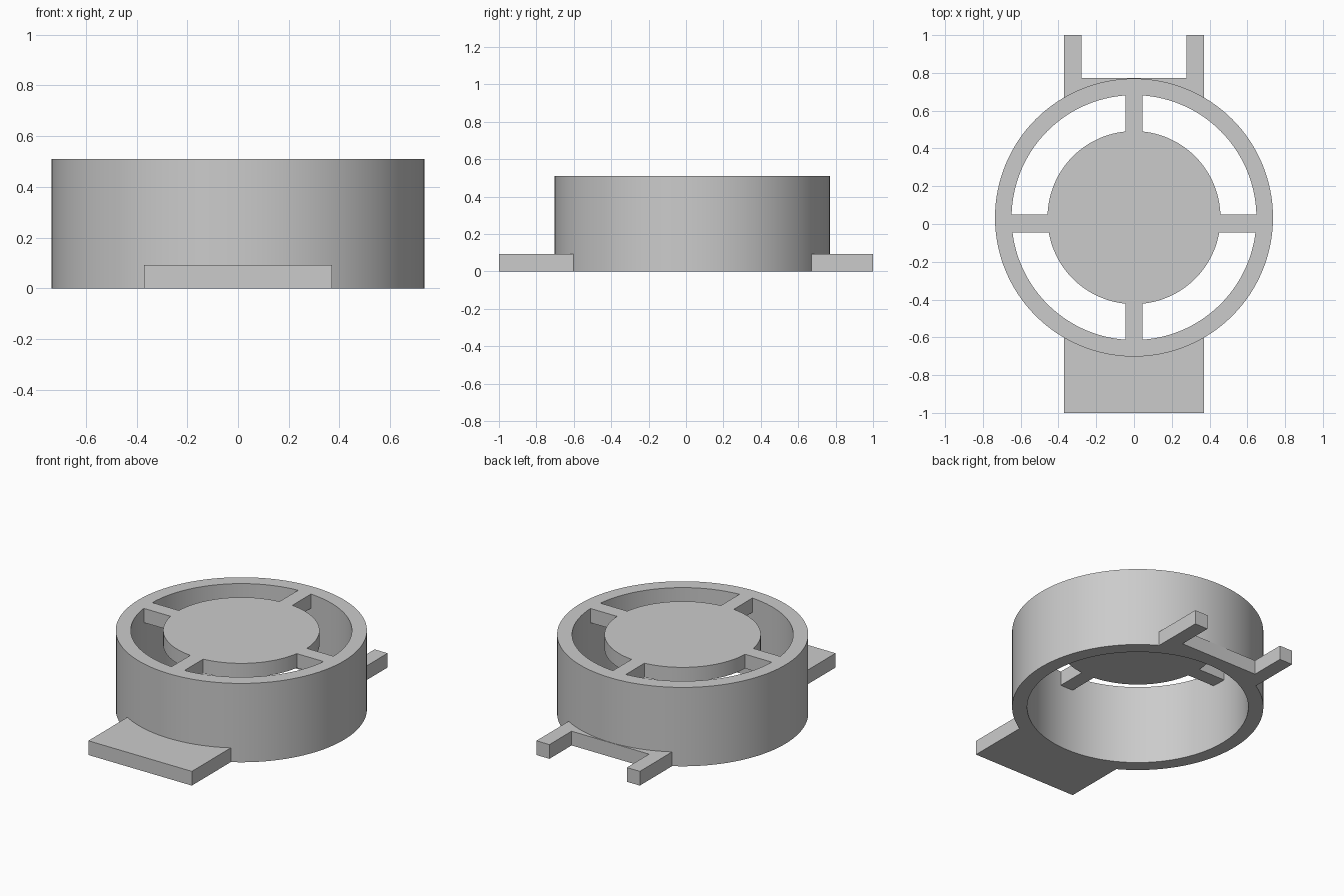
import bpy
import bmesh
from math import cos, sin, pi, sqrt, radians
from mathutils import Vector

cube = bpy.data.objects.get("Cube")
if cube:
    bpy.data.objects.remove(cube, do_unlink=True)

CENTRE_Y = 0.034          # the housing sits slightly behind the origin
OUTER, INNER, HUB = 0.736, 0.648, 0.458
HEIGHT, THICK = 0.51, 0.092
HALF = 0.37               # half width of the mounting tabs
SEGMENTS = 128

grey = bpy.data.materials.new("Plain grey")
grey.use_nodes = True
grey.diffuse_color = (0.6, 0.6, 0.6, 1)
grey.node_tree.nodes["Principled BSDF"].inputs["Base Color"].default_value = grey.diffuse_color


def finish(name, bm):
    """Turn a bmesh into a shaded object placed on the housing axis."""
    bmesh.ops.recalc_face_normals(bm, faces=bm.faces)
    mesh = bpy.data.meshes.new(name)
    bm.to_mesh(mesh)
    bm.free()
    mesh.materials.append(grey)
    obj = bpy.data.objects.new(name, mesh)
    obj.location.y = CENTRE_Y
    bpy.context.collection.objects.link(obj)
    bpy.ops.object.select_all(action='DESELECT')
    obj.select_set(True)
    bpy.context.view_layer.objects.active = obj
    bpy.ops.object.shade_smooth_by_angle(angle=radians(30))
    return obj


def prism(name, outline, bottom, top):
    """Extrude a flat outline straight up."""
    bm = bmesh.new()
    face = bm.faces.new([bm.verts.new((x, y, bottom)) for x, y in outline])
    new = bmesh.ops.extrude_face_region(bm, geom=[face])["geom"]
    verts = [v for v in new if isinstance(v, bmesh.types.BMVert)]
    bmesh.ops.translate(bm, verts=verts, vec=(0, 0, top - bottom))
    return finish(name, bm)


def arc(radius, low, high, steps):
    """Points (distance out, sideways) on a circle between two side offsets."""
    sides = [low + (high - low) * i / steps for i in range(steps + 1)]
    return [(sqrt(radius ** 2 - s ** 2), s) for s in sides]


def turned(points, angle):
    """Turn (distance out, sideways) points to face a direction."""
    return [(d * cos(angle) - s * sin(angle), d * sin(angle) + s * cos(angle))
            for d, s in points]


# Round housing wall: a rectangle spun around the axis
bm = bmesh.new()
section = [(INNER, 0), (OUTER, 0), (OUTER, HEIGHT), (INNER, HEIGHT)]
loop = [bm.verts.new((r, 0, z)) for r, z in section]
edges = [bm.edges.new((loop[i], loop[(i + 1) % 4])) for i in range(4)]
bmesh.ops.spin(bm, geom=loop + edges, cent=(0, 0, 0), axis=(0, 0, 1),
               angle=2 * pi, steps=SEGMENTS, use_merge=True)
bmesh.ops.remove_doubles(bm, verts=bm.verts, dist=0.0001)
finish("housing_ring", bm)

# Central disc, flush with the top of the housing
circle = [(HUB * cos(2 * pi * i / SEGMENTS), HUB * sin(2 * pi * i / SEGMENTS))
          for i in range(SEGMENTS)]
prism("centre_disc", circle, HEIGHT - THICK, HEIGHT)

# Four spokes; the side pair sits a little forward of the axis
spokes = {"left_spoke": (0, -0.078, 0.016),
          "back_spoke": (pi / 2, -0.046, 0.046),
          "right_spoke": (pi, -0.016, 0.078),
          "front_spoke": (-pi / 2, -0.046, 0.046)}
for name, (angle, low, high) in spokes.items():
    outline = arc(HUB - 0.001, low, high, 6) + arc(INNER + 0.002, low, high, 6)[::-1]
    prism(name, turned(outline, angle), HEIGHT - THICK, HEIGHT)

# Front tab: flat plate with its inner edge fitted to the wall
root = arc(OUTER - 0.002, -HALF, HALF, 32)
reach = 1 + CENTRE_Y
prism("front_tab", turned(root + [(reach, HALF), (reach, -HALF)], -pi / 2), 0, THICK)

# Back bracket: two prongs joined by a web touching the wall
reach, web, inside = 1 - CENTRE_Y, OUTER + 0.003, 0.277
fork = [(reach, HALF), (reach, inside), (web, inside),
        (web, -inside), (reach, -inside), (reach, -HALF)]
prism("back_bracket", turned(root + fork, pi / 2), 0, THICK)
